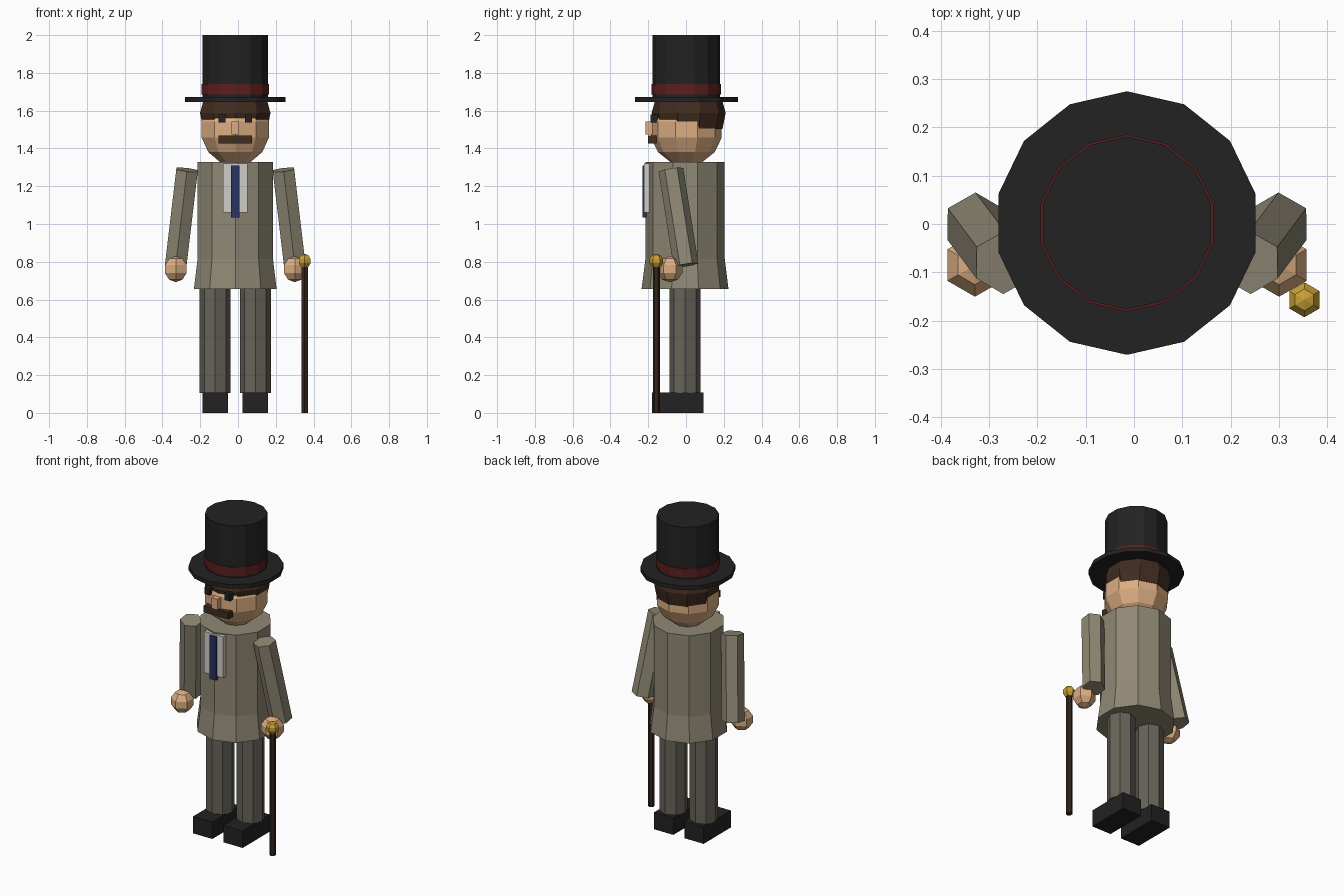
import bpy, bmesh, math
from mathutils import Vector, Matrix

if "Cube" in bpy.data.objects:
    bpy.data.objects.remove(bpy.data.objects["Cube"])

CX = -0.0145   # body axis in x


def material(name, hexcode):
    def lin(c):
        c /= 255
        return c / 12.92 if c <= 0.04045 else ((c + 0.055) / 1.055) ** 2.4
    m = bpy.data.materials.new(name)
    m.diffuse_color = [lin(hexcode >> s & 255) for s in (16, 8, 0)] + [1]
    m.use_nodes = True
    m.node_tree.nodes["Principled BSDF"].inputs["Base Color"].default_value = m.diffuse_color
    return m


COAT = material("coat_taupe", 0x8F8874)
TROUSERS = material("trouser_grey", 0x67635A)
SKIN = material("skin", 0xDCAE82)
BLACK = material("black", 0x222222)
BAND = material("dark_red", 0x5C1F20)
HAIR = material("hair_brown", 0x402C20)
SHIRT = material("shirt_white", 0xD0CEC8)
TIE = material("tie_navy", 0x28325E)
GOLD = material("gold", 0xC9A036)
WOOD = material("cane_wood", 0x35261E)


def finish(name, bm, mat):
    bmesh.ops.recalc_face_normals(bm, faces=bm.faces)
    me = bpy.data.meshes.new(name)
    bm.to_mesh(me)
    bm.free()
    me.materials.append(mat)
    ob = bpy.data.objects.new(name, me)
    bpy.context.collection.objects.link(ob)
    return ob


def lathe(name, mat, n, rings, matrix):
    """Closed n-sided solid from (radius, height) rings, one corner on +y."""
    bm = bmesh.new()
    loops = []
    for r, z in rings:
        if r == 0:
            loops.append([bm.verts.new((0, 0, z))] * n)
        else:
            loops.append([bm.verts.new((r * math.sin(2 * math.pi * i / n),
                                        r * math.cos(2 * math.pi * i / n), z))
                          for i in range(n)])
    for a, b in zip(loops, loops[1:]):
        for i in range(n):
            j = (i + 1) % n
            quad = list(dict.fromkeys((a[i], a[j], b[j], b[i])))
            bm.faces.new(quad)
    for end in (loops[0], loops[-1]):
        if end[0] is not end[1]:
            bm.faces.new(end)
    bm.transform(matrix)
    return finish(name, bm, mat)


def at(x, y, z=0):
    return Matrix.Translation((x, y, z))


def ball(name, mat, n, bands, r, centre):
    rings = [(0 if k in (0, bands) else r * math.sin(math.pi * k / bands),
              -r * math.cos(math.pi * k / bands)) for k in range(bands + 1)]
    return lathe(name, mat, n, rings, at(*centre))


def box(name, mat, x, y, z):
    bm = bmesh.new()
    bmesh.ops.create_cube(bm, size=1)
    size = Vector((x[1] - x[0], y[1] - y[0], z[1] - z[0]))
    mid = Vector((sum(x), sum(y), sum(z))) / 2
    bm.transform(Matrix.Translation(mid) @ Matrix.Diagonal(size).to_4x4())
    return finish(name, bm, mat)


def plate(name, mat, centre_x, width, y, z):
    return box(name, mat, (centre_x - width / 2, centre_x + width / 2), y, z)


def limb(name, mat, n, r, start, end):
    """Prism between two points, keeping a corner towards y."""
    start, end = Vector(start), Vector(end)
    az = (end - start).normalized()
    ax = Vector((0, 1, 0)).cross(az).normalized()
    ay = az.cross(ax)
    m = Matrix((ax, ay, az)).transposed().to_4x4()
    return lathe(name, mat, n, [(r, 0), (r, (end - start).length)],
                 Matrix.Translation(start) @ m)


axis = at(CX, 0.002)

# top hat
lathe("hat_brim", BLACK, 14, [(0.273, 1.647), (0.273, 1.673)], axis)
lathe("hat_crown", BLACK, 14, [(0.179, 1.66), (0.179, 2.0)], axis)
lathe("hat_band", BAND, 14, [(0.1835, 1.685), (0.1835, 1.74)], axis)

# head, hair and face
ball("head", SKIN, 10, 7, 0.192, (CX, 0.002, 1.5))
lathe("hair", HAIR, 10, [(0.179, 1.503), (0.196, 1.588), (0.177, 1.655)],
      at(CX, 0.014))
box("nose", SKIN, (CX - 0.021, CX + 0.021), (-0.215, -0.165), (1.475, 1.543))
plate("moustache", HAIR, CX, 0.175, (-0.2, -0.155), (1.427, 1.468))

# coat with flared skirt, shirt front and tie
lathe("coat", COAT, 10, [(0.23, 0.657), (0.21, 0.815), (0.21, 1.328)],
      at(CX, -0.005))
plate("shirt_front", SHIRT, CX, 0.132, (-0.222, -0.17), (1.06, 1.32))
plate("tie", TIE, CX, 0.044, (-0.23, -0.2), (1.035, 1.31))

# paired parts
for side, s in (("left", -1), ("right", 1)):
    plate(side + "_eye", BLACK, CX + s * 0.07, 0.037,
          (-0.188, -0.14), (1.537, 1.58))
    limb(side + "_arm", COAT, 6, 0.066,
         (CX + s * 0.315, 0.0, 0.782), (CX + s * 0.255, -0.08, 1.287))
    ball(side + "_hand", SKIN, 6, 5, 0.069, (CX + s * 0.315, -0.085, 0.761))
    lathe(side + "_trouser_leg", TROUSERS, 8, [(0.082, 0.105), (0.082, 0.7)],
          at(CX + s * 0.106, -0.005))
    plate(side + "_shoe", BLACK, CX + s * 0.106, 0.134,
          (-0.18, 0.092), (0, 0.107))

# walking cane
lathe("cane_shaft", WOOD, 6, [(0.019, 0), (0.019, 0.79)], at(0.353, -0.157))
ball("cane_knob", GOLD, 6, 5, 0.038, (0.353, -0.157, 0.804))
